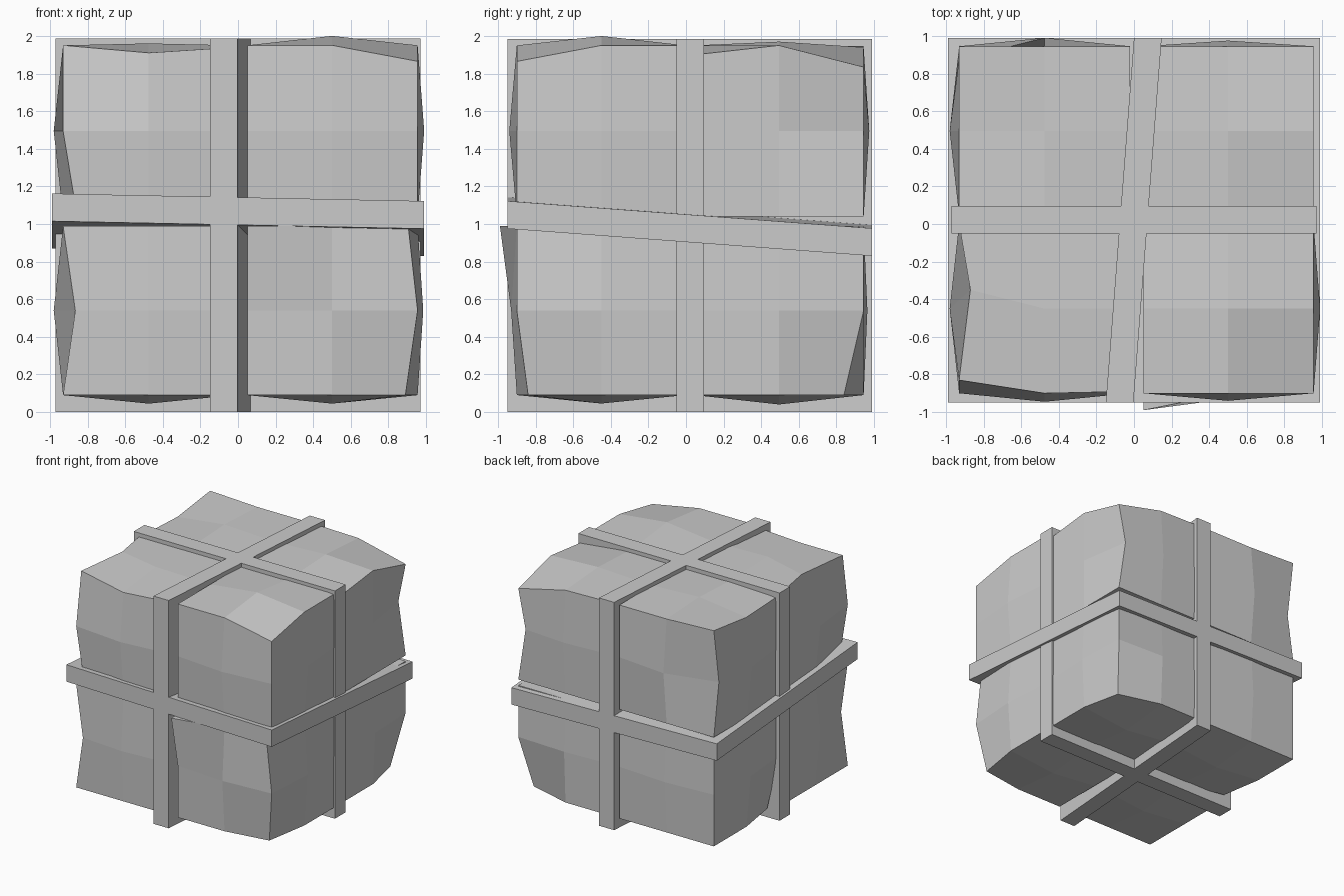
import bpy

if "Cube" in bpy.data.objects:
    bpy.data.objects.remove(bpy.data.objects["Cube"])

def add_mesh(name, verts, faces):
    mesh = bpy.data.meshes.new(name)
    mesh.from_pydata(verts, [], faces)
    mesh.update()
    obj = bpy.data.objects.new(name, mesh)
    bpy.context.collection.objects.link(obj)

def slab(name, point):
    """Box whose eight corners come from point(a, b, c), each 0 or 1."""
    verts = [point(a, b, c) for a in (0, 1) for b in (0, 1) for c in (0, 1)]
    faces = [(0, 1, 3, 2), (4, 6, 7, 5), (0, 4, 5, 1),
             (2, 3, 7, 6), (0, 2, 6, 4), (1, 5, 7, 3)]
    add_mesh(name, verts, faces)

# Grid lines of the stones: low and high side of each axis
GRID = (((-.93, -.475, -.02), (.05, .50, .955)),
        ((-.90, -.45, 0.0), (.045, .495, .945)),
        ((.09, .54, .99), (1.04, 1.495, 1.95)))

def stone(name, side, bulge, moves):
    """3x3x3 shell block; outer face centres bulge, chosen vertices shift."""
    keys = [(i, j, k) for i in range(3) for j in range(3) for k in range(3)]
    index = {key: n for n, key in enumerate(keys)}
    verts = []
    for key in keys:
        p = [GRID[a][side[a]][key[a]] for a in range(3)]
        for a in range(3):
            if key[a] == 2 * side[a] and all(key[b] == 1 for b in range(3) if b != a):
                p[a] += bulge[a] * (1 if side[a] else -1)
            p[a] += moves.get(key, (0, 0, 0))[a]
        verts.append(p)
    faces = []
    for a in range(3):
        for end in (0, 2):
            for u in (0, 1):
                for v in (0, 1):
                    quad = []
                    for du, dv in ((0, 0), (1, 0), (1, 1), (0, 1)):
                        key = [0, 0, 0]
                        key[a], key[(a + 1) % 3], key[(a + 2) % 3] = end, u + du, v + dv
                        quad.append(index[tuple(key)])
                    faces.append(quad if end else quad[::-1])
    add_mesh(name, verts, faces)

# Three crossing mortar plates, one turned and one tilted
slab("mortar_plate_side", lambda a, b, c: (
    (-.15 + .15 * b) + .147 * a, -.95 + 1.94 * b, 1.985 * c))
slab("mortar_plate_front", lambda a, b, c: (
    -.97 + 1.94 * a, -.05 + .147 * b, 1.985 * c))
slab("mortar_plate_level", lambda a, b, c: (
    -.99 + 1.98 * a, -.95 + 1.94 * b, 1.015 - .04 * a - .145 * b + .147 * c))

# Upper stones
stone("stone_front_right_top", (1, 0, 1), (.035, .04, .05),
      {(2, 0, 2): (0, 0, -.085)})
stone("stone_back_right_top", (1, 1, 1), (0, .03, .02),
      {(2, 2, 2): (0, 0, -.115), (2, 0, 2): (0, 0, -.05),
       (2, 2, 1): (-.07, 0, 0), (1, 2, 2): (0, 0, -.01)})
stone("stone_back_left_top", (0, 1, 1), (.05, .045, .02),
      {(0, 2, 2): (0, 0, .02), (0, 1, 2): (0, 0, -.035),
       (0, 0, 2): (0, 0, -.015), (0, 2, 1): (0, -.07, 0)})
stone("stone_front_left_top", (0, 0, 1), (.05, .045, .01),
      {(0, 0, 2): (0, .07, 0), (1, 0, 2): (0, 0, -.04),
       (0, 1, 2): (.06, .1, 0), (2, 0, 2): (0, .01, -.01),
       (0, 0, 0): (.075, 0, 0)})

# Lower stones
stone("stone_front_right_bottom", (1, 0, 0), (.03, .03, .045),
      {(0, 0, 2): (0, -.09, 0), (2, 0, 0): (-.065, .06, 0),
       (2, 0, 2): (-.05, 0, 0)})
stone("stone_front_left_bottom", (0, 0, 0), (.05, .03, .045),
      {(0, 0, 1): (.065, 0, 0)})
stone("stone_back_left_bottom", (0, 1, 0), (.04, .03, .045),
      {(0, 0, 0): (.06, .08, 0)})
stone("stone_back_right_bottom", (1, 1, 0), (.02, .02, .05),
      {(2, 2, 0): (-.075, -.105, 0)})
